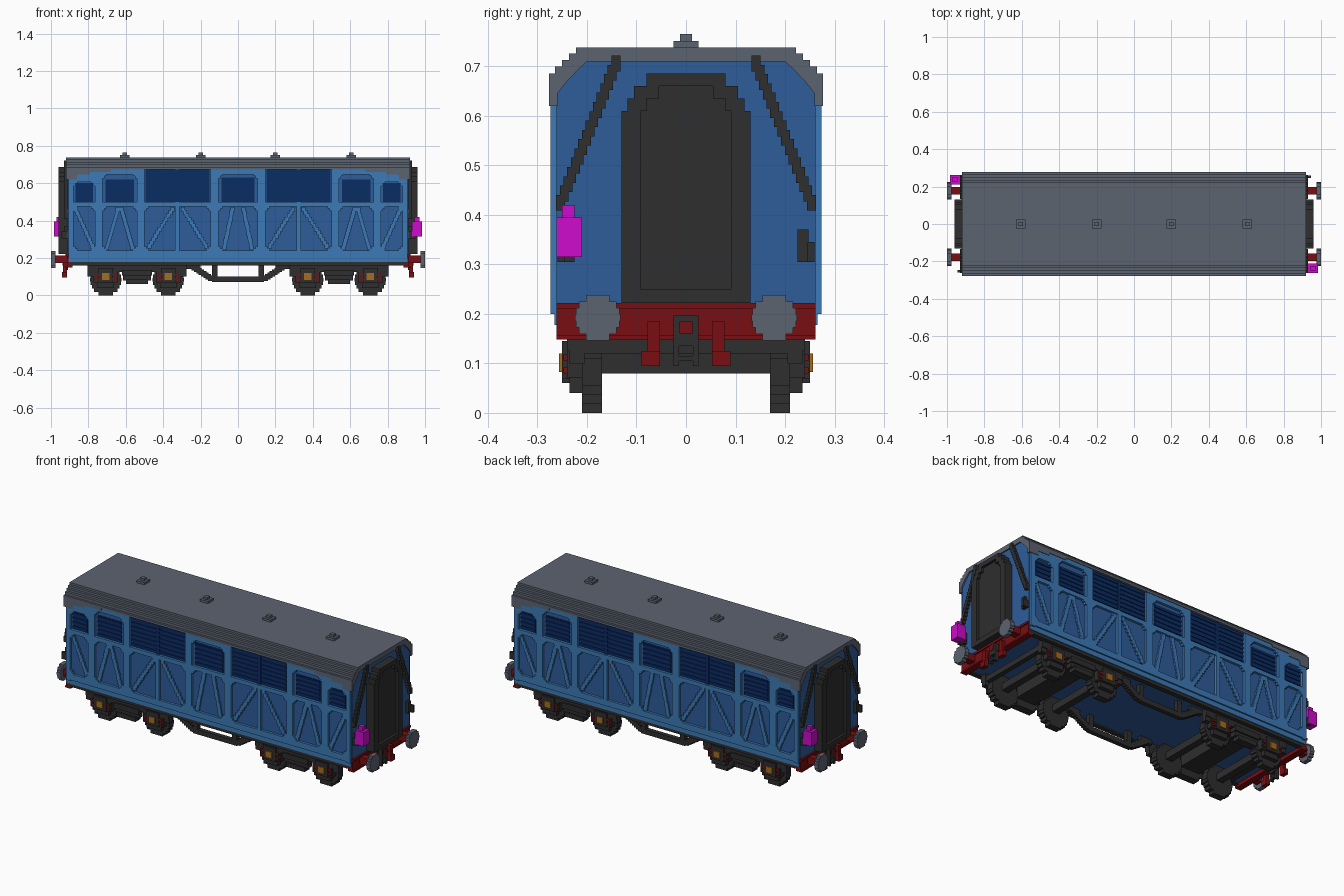
import bpy, bmesh, math

cube = bpy.data.objects.get("Cube")
if cube:
    bpy.data.objects.remove(cube, do_unlink=True)


def material(name, rgb):
    lin = [((c / 255 + 0.055) / 1.055) ** 2.4 if c > 10 else c / 255 / 12.92 for c in rgb]
    m = bpy.data.materials.new(name)
    m.use_nodes = True
    m.diffuse_color = (*lin, 1)
    m.node_tree.nodes["Principled BSDF"].inputs["Base Color"].default_value = (*lin, 1)
    return m


FRAME = material("light blue", (60, 122, 182))
PANEL = material("mid blue", (46, 92, 154))
NAVY = material("navy", (10, 44, 100))
GREY = material("roof grey", (92, 99, 112))
DARK = material("charcoal", (46, 46, 46))
RED = material("dark red", (122, 14, 18))
PINK = material("magenta", (205, 12, 205))
GOLD = material("brass", (165, 108, 32))

ALL = [(1, 1), (1, -1), (-1, 1), (-1, -1)]   # all four corners
ENDS = [(1, 1), (-1, 1)]                     # both ends
SIDES = [(1, 1), (1, -1)]                    # both sides
TURN = [(1, 1), (-1, -1)]                    # half turn about z


def finish(name, mat, bm):
    bmesh.ops.recalc_face_normals(bm, faces=bm.faces)
    me = bpy.data.meshes.new(name)
    bm.to_mesh(me)
    bm.free()
    me.materials.append(mat)
    ob = bpy.data.objects.new(name, me)
    bpy.context.collection.objects.link(ob)
    return ob


def boxes(name, mat, items, signs=((1, 1),)):
    """One mesh of boxes (x0, x1, y0, y1, z0, z1), repeated with mirrored signs."""
    bm = bmesh.new()
    for sx, sy in signs:
        for x0, x1, y0, y1, z0, z1 in items:
            r = bmesh.ops.create_cube(bm, size=1)
            for v in r["verts"]:
                v.co.x = sx * ((x0 + x1) / 2 + v.co.x * (x1 - x0))
                v.co.y = sy * ((y0 + y1) / 2 + v.co.y * (y1 - y0))
                v.co.z = (z0 + z1) / 2 + v.co.z * (z1 - z0)
    return finish(name, mat, bm)


def prism(name, mat, outline, x0, x1, signs=((1, 1),)):
    """Extrude a (y, z) outline along x."""
    bm = bmesh.new()
    for sx, sy in signs:
        a = [bm.verts.new((sx * x0, sy * y, z)) for y, z in outline]
        b = [bm.verts.new((sx * x1, sy * y, z)) for y, z in outline]
        bm.faces.new(a)
        bm.faces.new(b[::-1])
        n = len(a)
        for i in range(n):
            bm.faces.new((a[i], a[(i + 1) % n], b[(i + 1) % n], b[i]))
    return finish(name, mat, bm)


def disc_rows(r, n):
    """Stepped disc as (half width, low, high) rows."""
    h = 2 * r / n
    rows = []
    for i in range(n):
        mid = -r + (i + 0.5) * h
        rows.append((math.sqrt(r * r - mid * mid), -r + i * h, -r + (i + 1) * h))
    return rows


def line(u0, v0, u1, v1, n):
    """Evenly spaced centres of a stepped diagonal."""
    return [(u0 + (u1 - u0) * (i + .5) / n, v0 + (v1 - v0) * (i + .5) / n) for i in range(n)]


# Body shell
boxes("body_core", PANEL, [(-.905, .905, -.26, .26, .168, .685)])
half = [(.262, .22), (.262, .645), (.24, .67), (.22, .692), (.2, .712)]
prism("end_wall", PANEL, half + [(-y, z) for y, z in half[::-1]], .90, .912, ENDS)
boxes("sole_bar", DARK, [(-.9, .9, .235, .262, .16, .18)], SIDES)

# Stepped roof with deeper ends
step = [(.277, .685), (.265, .685), (.265, .7), (.25, .7), (.25, .713), (.236, .713),
        (.236, .726), (.222, .726), (.222, .738)]
edge = [(.277, .672)] + step
prism("roof", GREY, edge + [(-y, z) for y, z in edge[::-1]], -.905, .905)
rim = [(.277, .62)] + step
inner = [(.2, .71), (.218, .693), (.24, .67), (.26, .645), (.26, .62)]
prism("roof_end_rim", GREY,
      rim + [(-y, z) for y, z in rim[::-1]] + [(-y, z) for y, z in inner[::-1]] + inner,
      .895, .92, ENDS)
boxes("roof_corner", GREY, [(.86, .905, .255, .277, .62, .645), (.79, .905, .255, .277, .645, .66),
                            (.68, .905, .255, .277, .66, .675)], ALL)
boxes("roof_vent", GREY, [b for x in (-.605, -.2, .2, .605) for b in
                          ((x - .025, x + .025, -.025, .025, .735, .751),
                           (x - .012, x + .012, -.012, .012, .75, .765))])

# Side framing: bays on one half as (x0, x1, window top), mirrored
F0, F1 = .258, .274
bays = [(0, .104, .647), (.147, .50, .676), (.54, .725, .647), (.765, .88, .607)]
frame = [(0, .907, F0, F1, .205, .24), (0, .907, F0, F1, .474, .498), (.88, .907, F0, F1, .2, .62)]
frame.append((0, .907, F0, .266, .178, .21))
for (a0, a1, _), (b0, b1, _) in zip(bays, bays[1:]):
    frame.append((a1, b0, F0, F1, .22, .676))
frame.append((.312, .336, F0, F1, .22, .48))
for x0, x1, top in bays:
    frame.append((x0, x1, F0, F1, top, .676))
    corners = [(x1, -1)] + ([(x0, 1)] if x0 else [])
    for c, d in corners:
        for w, h in ((.022, .01), (.011, .022)):
            xs = sorted((c, c + d * w))
            frame.append((*xs, F0, F1, .24, .24 + h))
            frame.append((*xs, F0, F1, .474 - h, .474))
            if top < .67:
                frame.append((*xs, F0, F1, top - h, top))
boxes("side_frame", FRAME, frame, ALL)

# Diagonal braces on the lower panels
brace = []
for x0, z0, x1, z1 in ((.028, .47, .075, .245), (.625, .47, .562, .245), (.64, .47, .703, .245),
                       (.345, .47, .48, .255), (.30, .47, .165, .255), (.87, .465, .775, .255)):
    for x, z in line(x0, z0, x1, z1, 12):
        brace.append((x - .011, x + .011, F0, .269, z - .0125, z + .0125))
boxes("side_brace", FRAME, brace, ALL)

# Slatted windows
glass, slats = [], []
for x0, x1, z1 in ((0, .088, .63), (.152, .315, .672), (.333, .495, .672),
                   (.557, .708, .62), (.775, .87, .6)):
    glass.append((x0, x1, F0, .263, .5, z1))
    n = round((z1 - .5) / .026)
    for i in range(n):
        z = .5 + (z1 - .5) * (i + .5) / n
        slats.append((x0, x1, .26, .268, z - .006, z + .006))
slats.append((.315, .333, F0, .27, .5, .674))
boxes("window_glass", NAVY, glass, ALL)
boxes("window_slats", NAVY, slats, ALL)

# Gangway connection with stepped arch and recessed door
arch = [(.13, .222), (.13, .61), (.118, .61), (.118, .635), (.105, .635), (.105, .66), (.08, .66), (.08, .685)]
door = [(.092, .25), (.092, .61), (.08, .61), (.08, .635), (.055, .635), (.055, .66)]
prism("gangway_door", DARK, arch + [(-y, z) for y, z in arch[::-1]], .905, .945, ENDS)
ring = arch + [(-y, z) for y, z in arch[::-1]]
prism("gangway_frame", DARK,
      [(0, .222)] + ring[:8] + [(0, .685), (0, .66)] + door[::-1] + [(0, .25)], .944, .96, ALL)

# End handrails, lamp brackets and lamps
boxes("end_handrail", DARK, [(.91, .93, y - .009, y + .009, z - .016, z + .016)
                             for y, z in line(.138, .715, .257, .415, 16)], ALL)
boxes("lamp_bracket", DARK, [(.91, .93, .225, .26, .305, .33), (.91, .945, .245, .26, .305, .345),
                             (.91, .93, .225, .247, .325, .37)], ALL)
boxes("tail_lamp", PINK, [(.93, .985, -.262, -.21, .315, .395),
                          (.945, .97, -.25, -.225, .395, .42)], TURN)

# Buffer beams, buffers, hoses and couplings
boxes("buffer_beam", RED, [(.885, .915, -.262, .262, .148, .215), (.885, .922, -.262, .262, .21, .222),
                           (.885, .922, -.262, .262, .148, .156)], ENDS)
boxes("buffer_shank", RED, [(.91, .98, .158, .198, .172, .212)], ALL)
boxes("buffer_head", GREY, [(.975, 1, .178 - w, .178 + w, .192 + a, .192 + b)
                            for w, a, b in disc_rows(.046, 7)], ALL)
boxes("brake_hose", RED, [(.915, .935, .053, .078, .125, .186), (.915, .94, .053, .09, .095, .125)], ALL)
boxes("coupling", DARK, [(.91, .935, -.025, .025, .135, .197), (.915, .935, .014, .025, .095, .14),
                         (.915, .935, -.025, -.014, .095, .14), (.915, .935, -.02, .02, .105, .115)], ENDS)
boxes("coupling_pin", RED, [(.93, .939, -.013, .013, .16, .186)], ENDS)

# Bogies: wheels, axles, frames, springs and axle boxes
wheels, axles, frames, axle_boxes, hangers = [], [], [], [], []
C = .54
for d in (-.167, .167):
    x = C + d
    wheels += [(x - w, x + w, .17, .21, .083 + a, .083 + b) for w, a, b in disc_rows(.083, 9)]
    axles.append((x - .02, x + .02, 0, .18, .08, .12))
    frames += [(x - .065, x + .065, .205, .24, .07, .13), (x - .045, x + .045, .205, .235, .04, .075),
               (x - .04, x + .04, .205, .25, .068, .145)]
    axle_boxes.append((x - .02, x + .02, .24, .256, .083, .12))
    for s in (-.05, .05):
        hangers += [(x + s - .01, x + s + .01, .22, .247, .08, .092),
                    (x + s - .01, x + s + .01, .22, .247, .105, .118)]
frames += [(C - .265, C + .265, .205, .24, .125, .165), (C - .08, C + .08, .205, .25, .105, .135),
           (C - .06, C + .06, .205, .25, .06, .085), (C - .075, C + .075, .205, .24, .08, .11),
           (C - .265, C - .225, .205, .235, .1, .13), (C + .225, C + .265, .205, .235, .1, .13)]
boxes("wheels", DARK, wheels, ALL)
boxes("axles", DARK, axles, ALL)
boxes("bogie_frame", DARK, frames, ALL)
boxes("bogie_bolster", DARK, [(C - .06, C + .06, -.21, .21, .1, .17),
                              (C + .235, C + .262, -.21, .21, .12, .15)], ENDS)
boxes("axle_box", GOLD, axle_boxes, ALL)
boxes("spring_hanger", RED, hangers, ALL)

# Underframe truss
truss = [(0, .14, .185, .21, .072, .1), (.11, .138, .185, .21, .09, .17), (.2, .275, .185, .21, .142, .17)]
truss += [(x - .014, x + .014, .185, .21, z - .014, z + .014) for x, z in line(.14, .088, .24, .152, 8)]
boxes("underframe_truss", DARK, truss, ALL)
